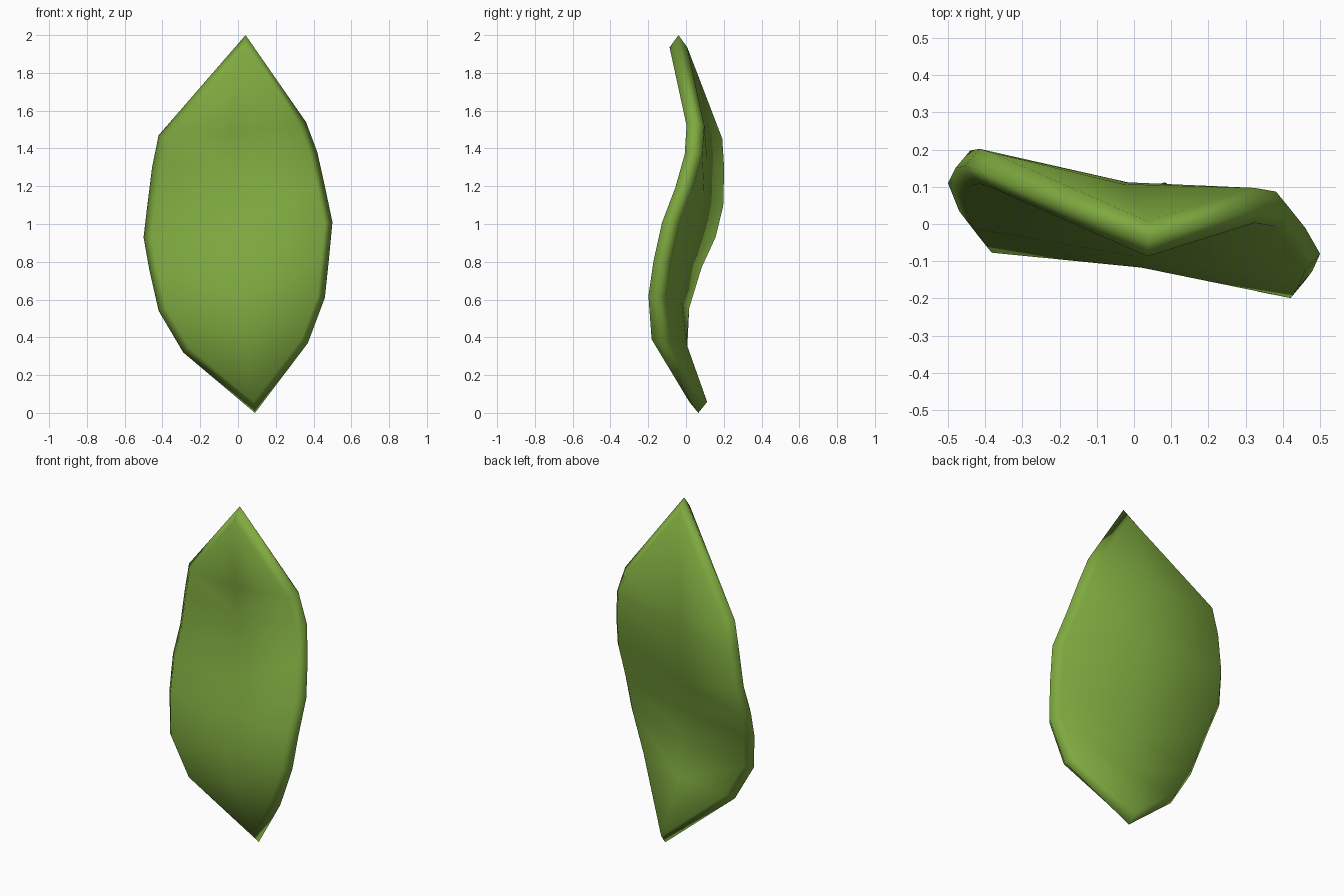
import bpy, bmesh
from mathutils import Vector

if "Cube" in bpy.data.objects:
    bpy.data.objects.remove(bpy.data.objects["Cube"])

HALF_THICK = 0.047
INSET = 0.04

# Centre plane of the leaf: tips, edges and midrib from top to bottom
top_tip = Vector((0.04, -0.04, 2.0))
base_tip = Vector((0.09, 0.065, 0.0))
right_edge = [Vector(p) for p in [
    (-0.42, 0.145, 1.47), (-0.455, 0.155, 1.30), (-0.48, 0.15, 1.10),
    (-0.50, 0.11, 0.93), (-0.47, 0.035, 0.76), (-0.42, -0.03, 0.54),
    (-0.29, -0.04, 0.32)]]
left_edge = [Vector(p) for p in [
    (0.36, 0.05, 1.54), (0.42, 0.04, 1.38), (0.46, -0.01, 1.20),
    (0.50, -0.08, 1.01), (0.48, -0.125, 0.80), (0.46, -0.152, 0.61),
    (0.37, -0.135, 0.37)]]
rib_depth = [0.06, 0.065, 0.05, 0.015, -0.04, -0.07, -0.045]
outline = [top_tip] + left_edge + [base_tip] + right_edge[::-1]
count, rows = len(outline), len(left_edge)


def inset_point(i):
    """Move an outline point inward in the front plane with a mitred corner."""
    a, p, b = outline[i - 1], outline[i], outline[(i + 1) % count]
    d1 = Vector((p.x - a.x, p.z - a.z)).normalized()
    d2 = Vector((b.x - p.x, b.z - p.z)).normalized()
    n1, n2 = Vector((d1.y, -d1.x)), Vector((d2.y, -d2.x))
    m = (n1 + n2) * (INSET / (1 + n1.dot(n2)))
    return Vector((p.x + m.x, p.y, p.z + m.y))


bm = bmesh.new()
rim = [bm.verts.new(p) for p in outline]
inner = [inset_point(i) for i in range(count)]

# Front and back skins joined to the rim by a sloping edge
for side in (-1, 1):
    shift = Vector((0, side * HALF_THICK, 0))
    ring = [bm.verts.new(p + shift) for p in inner]
    for i in range(count):
        j = (i + 1) % count
        bm.faces.new((rim[i], rim[j], ring[j], ring[i]))
    left = ring[1:rows + 1]
    right = ring[rows + 2:][::-1]
    rib = []
    for a, b, depth in zip(left, right, rib_depth):
        mid = (a.co + b.co) / 2
        rib.append(bm.verts.new((mid.x, depth + shift.y, mid.z)))
    for edge in (left, right):
        bm.faces.new((ring[0], edge[0], rib[0]))
        bm.faces.new((ring[rows + 1], edge[-1], rib[-1]))
        for k in range(rows - 1):
            bm.faces.new((edge[k], edge[k + 1], rib[k + 1], rib[k]))

bmesh.ops.recalc_face_normals(bm, faces=bm.faces)
for f in bm.faces:
    f.smooth = True
mesh = bpy.data.meshes.new("leaf")
bm.to_mesh(mesh)
bm.free()
leaf = bpy.data.objects.new("leaf", mesh)
bpy.context.collection.objects.link(leaf)

# Single leaf green
green = bpy.data.materials.new("leaf_green")
green.use_nodes = True
color = (0.21, 0.40, 0.05, 1)
green.diffuse_color = color
green.node_tree.nodes["Principled BSDF"].inputs["Base Color"].default_value = color
mesh.materials.append(green)
